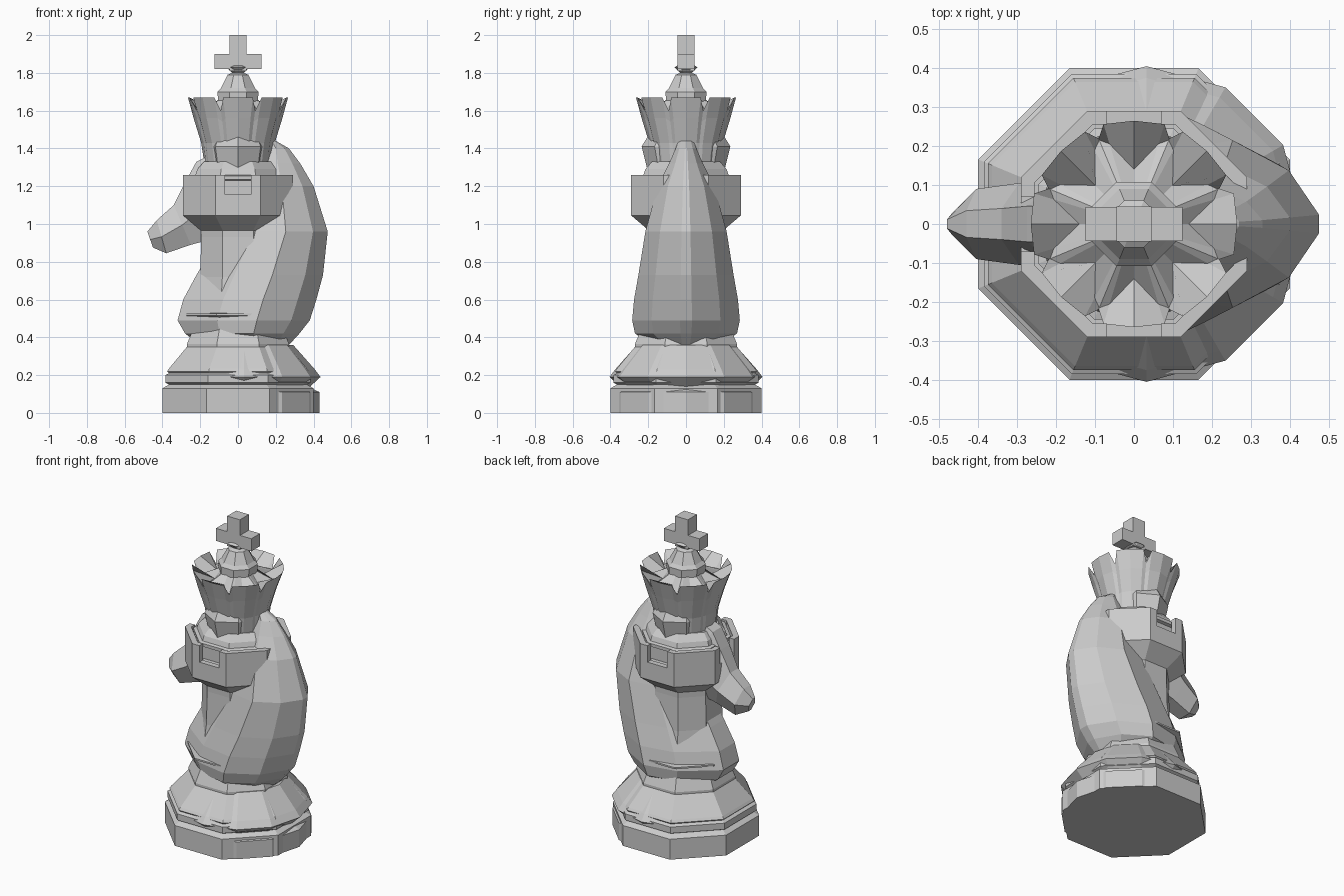
import bpy, bmesh
from math import sin, cos, pi, radians

cube = bpy.data.objects.get("Cube")
if cube:
    bpy.data.objects.remove(cube, do_unlink=True)

stone = bpy.data.materials.new("grey stone")
stone.use_nodes = True
GREY = (0.6, 0.6, 0.6, 1)
stone.diffuse_color = GREY
stone.node_tree.nodes["Principled BSDF"].inputs["Base Color"].default_value = GREY


def finish(name, bm):
    bmesh.ops.recalc_face_normals(bm, faces=bm.faces)
    mesh = bpy.data.meshes.new(name)
    bm.to_mesh(mesh)
    bm.free()
    mesh.materials.append(stone)
    obj = bpy.data.objects.new(name, mesh)
    bpy.context.collection.objects.link(obj)
    return obj


def loft(name, rings):
    """Skin a stack of equal-length point rings and cap both ends."""
    bm = bmesh.new()
    rows = [[bm.verts.new(p) for p in ring] for ring in rings]
    n = len(rows[0])
    for low, high in zip(rows, rows[1:]):
        for i in range(n):
            j = (i + 1) % n
            bm.faces.new((low[i], low[j], high[j], high[i]))
    bm.faces.new(rows[0])
    bm.faces.new(rows[-1])
    return finish(name, bm)


def rings(profile, n=8, flat=True, cx=0, sx=1, sy=1):
    """Polygon rings from (radius, z); flat means radius is to the sides."""
    k, turn = (1 / cos(pi / n), pi / n) if flat else (1, 0)
    return [[(cx + sx * r * k * cos(i * 2 * pi / n + turn),
              sy * r * k * sin(i * 2 * pi / n + turn), z) for i in range(n)]
            for r, z in profile]


def box(name, size, centre):
    bm = bmesh.new()
    bmesh.ops.create_cube(bm, size=1)
    for v in bm.verts:
        v.co = [c * s + o for c, s, o in zip(v.co, size, centre)]
    return finish(name, bm)


# Stepped octagonal base and tower column
loft("base_and_column", rings([
    (0.40, 0), (0.40, 0.13), (0.365, 0.15), (0.385, 0.16), (0.385, 0.2),
    (0.365, 0.21), (0.375, 0.22), (0.365, 0.235), (0.27, 0.35), (0.27, 0.365),
    (0.235, 0.45), (0.225, 0.5), (0.275, 0.515), (0.275, 0.525), (0.225, 0.53),
    (0.2, 0.72), (0.195, 0.93), (0.2, 1.1)]))

# Second base with more sides, under the back of the horse
loft("horse_base", rings([
    (0.4, 0), (0.4, 0.11), (0.345, 0.135), (0.405, 0.19), (0.375, 0.23), (0.26, 0.36)],
    n=12, flat=False, cx=0.032))

# Tower head with a sunk top and four notches
tower = loft("tower_head", rings([
    (0.19, 0.96), (0.29, 1.045), (0.29, 1.26), (0.255, 1.26),
    (0.255, 1.15), (0.1, 1.15)]))
cutters = [box("notch_cutter", size, (0, 0, 1.255))
           for size in ((0.14, 0.9, 0.2), (0.9, 0.14, 0.2))]
for cutter in cutters:
    cutter.hide_render = True
    mod = tower.modifiers.new("notch", "BOOLEAN")
    mod.operation = "DIFFERENCE"
    mod.solver = "EXACT"
    mod.object = cutter
bpy.context.view_layer.update()
cut_mesh = bpy.data.meshes.new_from_object(
    tower.evaluated_get(bpy.context.evaluated_depsgraph_get()))
tower.modifiers.clear()
tower.data = cut_mesh
for cutter in cutters:
    bpy.data.objects.remove(cutter, do_unlink=True)

# Collar filling the tower, and the narrow flared bulb under the crown
loft("collar", rings([(0.225, 1.14), (0.225, 1.23), (0.245, 1.235), (0.245, 1.255),
                      (0.225, 1.26), (0.215, 1.29), (0.18, 1.33)]))
loft("bulb", rings([(0.2, 1.27), (0.215, 1.33), (0.235, 1.41), (0.18, 1.5)],
                   flat=False, sx=0.72))


# Eight-pointed crown: three columns per point and one per notch, sunk star inside
def crown_ring(point, side, notch):
    ring = []
    for k in range(8):
        for (r, z), a in ((side, -17), (point, 0), (side, 17), (notch, 22.5)):
            t = radians(45 * k + a)
            ring.append((r * cos(t), r * sin(t), z))
    return ring


loft("crown", [
    crown_ring((0.175, 1.3), (0.175, 1.3), (0.175, 1.3)),
    crown_ring((0.195, 1.43), (0.19, 1.43), (0.185, 1.43)),
    crown_ring((0.235, 1.56), (0.228, 1.56), (0.215, 1.54)),
    crown_ring((0.265, 1.67), (0.268, 1.67), (0.237, 1.6)),
    crown_ring((0.14, 1.61), (0.215, 1.595), (0.233, 1.598)),
    crown_ring((0.10, 1.66), (0.10, 1.66), (0.10, 1.66))])

# Finial dome and cross
loft("finial", rings([(0.105, 1.62), (0.108, 1.7), (0.09, 1.72), (0.055, 1.79),
                      (0.03, 1.8), (0.06, 1.83), (0.03, 1.85)]))
box("cross_upright", (0.09, 0.09, 0.19), (0, 0, 1.905))
box("cross_arms", (0.25, 0.088, 0.08), (0, 0, 1.86))


# Horse neck and mane: slices by height (z, front x, back x, half width)
def neck_slice(z, front, back, w):
    length = back - front
    half = [(front, 0.28), (front + 0.3 * length, 0.86), (front + 0.6 * length, 1),
            (front + 0.86 * length, 0.64), (back, 0.11)]
    return ([(x, w * f, z) for x, f in half]
            + [(x, -w * f, z) for x, f in reversed(half)])


loft("horse_neck", [neck_slice(*s) for s in (
    (0.36, -0.2, 0.27, 0.18), (0.42, -0.28, 0.325, 0.27), (0.49, -0.32, 0.38, 0.285),
    (0.6, -0.29, 0.415, 0.275), (0.73, -0.22, 0.45, 0.252), (0.96, -0.08, 0.475, 0.215),
    (1.2, -0.02, 0.4, 0.15), (1.32, 0.03, 0.33, 0.09), (1.4, 0.1, 0.27, 0.055),
    (1.44, 0.14, 0.2, 0.04))])


# Horse head: slices from muzzle to poll (top x, top z, chin x, chin z, half width)
def head_slice(tx, tz, bx, bz, w):
    mx, mz = (tx + bx) / 2, (tz + bz) / 2
    return [(tx, 0.38 * w, tz), (mx, w, mz), (bx, 0.5 * w, bz),
            (bx, -0.5 * w, bz), (mx, -w, mz), (tx, -0.38 * w, tz)]


loft("horse_head", [head_slice(*s) for s in (
    (-0.48, 0.96, -0.45, 0.875, 0.03), (-0.43, 1.02, -0.38, 0.845, 0.09),
    (-0.34, 1.1, -0.25, 0.89, 0.105), (-0.275, 1.23, -0.1, 0.93, 0.12),
    (-0.22, 1.33, 0, 1.0, 0.12), (-0.08, 1.4, 0.1, 1.1, 0.11),
    (0.2, 1.43, 0.25, 1.2, 0.06))])
